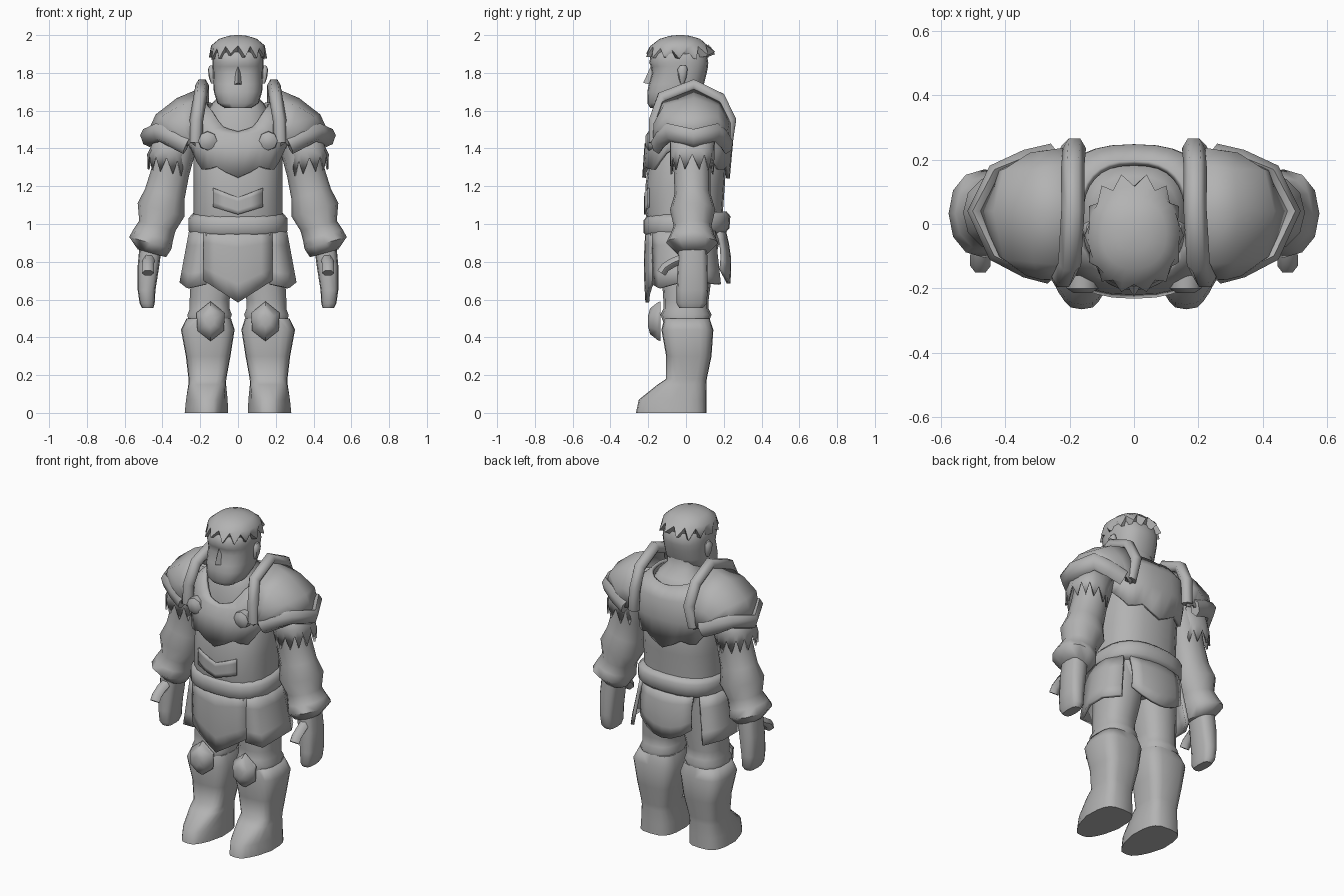
import bpy, bmesh, math
from mathutils import Vector

grey = bpy.data.materials.new("plain_grey")
grey.diffuse_color = (0.45, 0.45, 0.45, 1)
SIDES = ((1, "right"), (-1, "left"))


def finish(name, verts, faces, angle=50, thick=0):
    me = bpy.data.meshes.new(name)
    bm = bmesh.new()
    vs = [bm.verts.new(v) for v in verts]
    for f in faces:
        bm.faces.new([vs[i] for i in f])
    bmesh.ops.recalc_face_normals(bm, faces=bm.faces)
    bm.to_mesh(me)
    bm.free()
    me.materials.append(grey)
    ob = bpy.data.objects.new(name, me)
    bpy.context.collection.objects.link(ob)
    if thick:
        m = ob.modifiers.new("thickness", "SOLIDIFY")
        m.thickness, m.offset = thick, 0
    bpy.context.view_layer.objects.active = ob
    ob.select_set(True)
    bpy.ops.object.shade_smooth_by_angle(angle=math.radians(angle))
    ob.select_set(False)
    return ob


def skin(rows, closed=True, caps=True):
    """Faces joining equal-length rows of points."""
    n = len(rows[0])
    faces = [[r * n + i, r * n + (i + 1) % n, (r + 1) * n + (i + 1) % n, (r + 1) * n + i]
             for r in range(len(rows) - 1) for i in range(n if closed else n - 1)]
    if caps:
        faces += [list(range(n)), [(len(rows) - 1) * n + i for i in range(n)]]
    return [p for row in rows for p in row], faces


def loft(name, rings, n=14, e=2.5, s=1, tilt=0, edits=None, caps=True, angle=50, thick=0):
    """Rings are (z, centre x, half width, front y, back y); edits maps a ring to f(angle, i, point)."""
    rows = []
    for k, (z, cx, rx, y0, y1) in enumerate(rings):
        row = []
        for i in range(n):
            a = 2 * math.pi * i / n
            u, v = math.sin(a), -math.cos(a)
            px = rx * math.copysign(abs(u) ** (2 / e), u)
            py = (y0 + y1) / 2 + (y1 - y0) / 2 * math.copysign(abs(v) ** (2 / e), v)
            p = Vector((cx + px, py, z + tilt * px))
            if edits and k in edits:
                p = edits[k](a, i, p)
            row.append(Vector((s * p.x, p.y, p.z)))
        rows.append(row)
    return finish(name, *skin(rows, caps=caps), angle=angle, thick=thick)


def tube(name, path, r, s=1, n=6, flat=1.0, side=(1, 0, 0)):
    """Band along a path; flat squeezes the direction across 'side'."""
    path = [Vector(p) for p in path]
    rows = []
    for i, p in enumerate(path):
        t = (path[min(i + 1, len(path) - 1)] - path[max(i - 1, 0)]).normalized()
        a = Vector(side)
        a = (a - t * a.dot(t)).normalized()
        b = t.cross(a)
        rows.append([p + a * r * math.cos(2 * math.pi * j / n) + b * r * flat * math.sin(2 * math.pi * j / n)
                     for j in range(n)])
    rows = [[Vector((s * q.x, q.y, q.z)) for q in row] for row in rows]
    return finish(name, *skin(rows), angle=65)


def panel(name, top, bottom, s=1, thick=0.02, bulge=0.0, steps=4):
    rows = []
    for k in range(steps + 1):
        t = k / steps
        row = [Vector(a).lerp(Vector(b), t) for a, b in zip(top, bottom)]
        rows.append([Vector((s * p.x, p.y + bulge * math.sin(math.pi * t), p.z)) for p in row])
    return finish(name, *skin(rows, closed=False, caps=False), thick=thick)


def boss(name, cx, outline, layers, zc, s=1):
    """Domed plate facing forward; layers are (scale, y)."""
    rows = [[Vector((s * (cx + x * k), y, zc + z * k)) for x, z in outline] for k, y in layers]
    return finish(name, *skin(rows), angle=50)


def interp(table, t):
    for (a, u), (b, v) in zip(table, table[1:]):
        if t <= b:
            return u + (v - u) * (t - a) / (b - a)
    return table[-1][1]


def set_z(table):
    return lambda a, i, p: Vector((p.x, p.y, interp(table, min(a, 2 * math.pi - a))))


# Torso under the armour, and neck
loft("torso", [(0.8, 0, .2, -.13, .15), (0.95, 0, .235, -.19, .19), (1.06, 0, .235, -.215, .195),
               (1.2, 0, .235, -.215, .205), (1.35, 0, .235, -.195, .215), (1.46, 0, .2, -.15, .18),
               (1.58, 0, .12, -.1, .12)], n=20)
loft("neck", [(1.45, 0, .19, -.155, .2), (1.59, 0, .165, -.145, .185), (1.635, 0, .14, -.115, .15),
              (1.68, 0, .1, -.09, .095), (1.75, 0, .1, -.1, .09)], n=20)

# Breastplate with pointed lower edge and scooped neckline
hem = [(0, 1.245), (.4, 1.305), (.75, 1.28), (1.3, 1.4), (1.85, 1.4), (2.4, 1.28), (2.75, 1.305), (3.15, 1.24)]
neckline = [(0, 1.485), (.4, 1.51), (.9, 1.6), (1.5, 1.64), (2.3, 1.635), (3.15, 1.61)]
shoulder = [(0, 1.465), (.6, 1.49), (1.2, 1.56), (2, 1.56), (3.15, 1.54)]
loft("breastplate", [(1.3, 0, .245, -.222, .222), (1.42, 0, .255, -.21, .238), (1.5, 0, .245, -.185, .238),
                     (1.6, 0, .165, -.17, .19)], n=32, caps=False, thick=.02,
     edits={0: set_z(hem), 2: set_z(shoulder), 3: set_z(neckline)})
panel("belly_plate", [(-.13, -.198, 1.19), (-.065, -.214, 1.165), (0, -.217, 1.14), (.065, -.214, 1.165), (.13, -.198, 1.19)],
      [(-.13, -.198, 1.09), (-.065, -.214, 1.07), (0, -.218, 1.05), (.065, -.214, 1.07), (.13, -.198, 1.09)], thick=.01)

# Belt
loft("belt", [(.945, 0, .245, -.205, .21), (.965, 0, .262, -.225, .23), (1.03, 0, .262, -.225, .235),
              (1.055, 0, .24, -.205, .215)], n=24, angle=70,
     edits={k: (lambda a, i, p: p + Vector((0, 0, .05 * p.y))) for k in range(4)})

# Hanging cloths
cols = (-.18, -.12, -.06, 0, .06, .12, .18)
panel("front_apron", [(x, -.205 + 1.1 * x * x, .97) for x in cols],
      [(x, -.205 + 1.1 * x * x, .585 + .65 * abs(x)) for x in cols], bulge=-.008)
panel("back_apron", [(x * .95, .2 - 1.1 * x * x, .97) for x in cols],
      [(x * .95, .225 - 1.2 * x * x, .685 + 2.3 * x * x) for x in cols], bulge=.015)

hexagon = [(-.075, .045), (0, .105), (.075, .045), (.07, -.05), (0, -.105), (-.07, -.05)]
disc = [(.052 * math.cos(k * math.pi / 4), .052 * math.sin(k * math.pi / 4)) for k in range(8)]


def toe(a, i, p):
    """Narrow the front of the foot towards the inside."""
    t = max(0, min(1, (-.1 - p.y) / .15))
    return Vector((p.x + (.155 - p.x) * .4 * t, p.y, p.z))


for s, side in SIDES:
    boss(side + "_chest_stud", .16, disc, [(1, -.16), (.95, -.2), (.5, -.215)], 1.44, s)
    panel(side + "_hip_flap", [(.16, -.18, .96), (.225, -.13, .96), (.25, -.03, .96), (.25, .06, .96), (.2, .15, .96)],
          [(.17, -.17, .68), (.265, -.14, .66), (.3, -.03, .69), (.3, .08, .69), (.24, .18, .68)], s)

    # Leg, boot and knee guard
    loft(side + "_thigh", [(.95, .12, .12, -.13, .15), (.75, .13, .12, -.13, .14), (.6, .15, .108, -.12, .12),
                           (.55, .15, .108, -.12, .12), (.52, .15, .12, -.135, .135), (.48, .155, .11, -.12, .12)], s=s)
    loft(side + "_boot", [(.5, .155, .118, -.115, .125), (.44, .16, .142, -.13, .145), (.3, .158, .118, -.105, .135),
                          (.18, .162, .1, -.105, .11), (.15, .163, .1, -.15, .108), (.07, .165, .11, -.25, .108),
                          (0, .167, .115, -.265, .108)], s=s, e=3.3, n=20, angle=70, edits={4: toe, 5: toe, 6: toe})
    boss(side + "_knee_guard", .145, hexagon, [(1, -.135), (.95, -.15), (.65, -.19), (.3, -.2)], .485, s)

    # Arm with elbow flare and gauntlet cuff
    loft(side + "_arm", [(1.5, .3, .1, -.08, .15), (1.28, .357, .097, -.065, .13), (1.16, .387, .104, -.06, .13),
                         (1.075, .407, .124, -.085, .155), (.99, .427, .096, -.065, .135), (.94, .45, .105, -.085, .15),
                         (.9, .464, .112, -.105, .17), (.845, .456, .075, -.05, .115)], s=s, tilt=.28, n=12, e=2.15, angle=70)
    loft(side + "_hand", [(.9, .46, .06, -.04, .11), (.77, .475, .057, -.045, .115), (.65, .484, .047, -.05, .115),
                          (.58, .481, .04, -.05, .11), (.555, .478, .03, -.035, .09)], s=s, e=3, n=12)
    tube(side + "_thumb", [(.47, -.01, .82), (.476, -.07, .795), (.477, -.11, .77), (.477, -.13, .74)], .032, s, flat=.9)

    # Ragged sleeve under the shoulder plate
    loft(side + "_sleeve", [(1.47, .33, .1, -.08, .15), (1.38, .365, .096, -.08, .145), (1.32, .378, .098, -.08, .145)],
         n=24, s=s, tilt=.2, caps=False, thick=.01,
         edits={2: lambda a, i, p: p + Vector((0, 0, -.05 if i % 2 else .03))})

    # Shoulder plate: collar, dome and rim
    collar = [(.225, -.165, 1.43), (.22, -.165, 1.55), (.2, -.125, 1.67), (.19, .04, 1.735),
              (.19, .18, 1.665), (.185, .235, 1.55), (.205, .215, 1.42)]
    rim = [(.27, -.155, 1.415), (.34, -.135, 1.45), (.425, -.09, 1.485), (.485, .04, 1.455),
           (.425, .16, 1.485), (.34, .2, 1.45), (.26, .22, 1.415)]
    crown = [(.25, -.168, 1.43), (.29, -.165, 1.53), (.31, -.115, 1.62), (.32, .04, 1.66),
             (.31, .165, 1.62), (.28, .22, 1.53), (.24, .225, 1.42)]
    outer = [(.26, -.165, 1.42), (.33, -.155, 1.5), (.4, -.105, 1.565), (.43, .04, 1.575),
             (.4, .165, 1.565), (.32, .215, 1.5), (.25, .225, 1.42)]
    inner = [(x, y, z - .02) for x, y, z in collar]
    dome = [[Vector((s * x, y, z)) for x, y, z in row] for row in (inner, crown, outer, rim)]
    finish(side + "_shoulder_dome", *skin(dome, closed=False, caps=False), thick=.015)
    tube(side + "_shoulder_collar", collar, .036, s)
    tube(side + "_shoulder_rim", rim, .05, s, flat=.6, side=(.35, 0, 1))

    # Ear
    loft(side + "_ear", [(1.745, .135, .008, -.03, -.01), (1.775, .138, .016, -.04, .002),
                         (1.82, .142, .018, -.045, .008), (1.84, .14, .008, -.03, .0)], n=8, s=s)

# Head with bearded jaw, and nose
loft("head", [(1.615, 0, .07, -.19, -.07), (1.64, 0, .11, -.205, -.01), (1.7, 0, .128, -.205, .08),
              (1.74, 0, .13, -.197, .095), (1.8, 0, .132, -.18, .11), (1.835, 0, .135, -.187, .117),
              (1.855, 0, .135, -.195, .118), (1.9, 0, .135, -.185, .11), (1.95, 0, .1, -.13, .07)], n=20)
finish("nose", [(-.028, -.18, 1.735), (.028, -.18, 1.735), (0, -.18, 1.85), (0, -.226, 1.748)],
       [(0, 1, 3), (1, 2, 3), (2, 0, 3), (0, 2, 1)])


# Cropped hair with a spiky fringe that rises over the brow
def spike(a, i, p):
    k = 1.09 if i % 2 else .93
    if i % 2 and p.y > 0:
        k = 1.17
    lift = .025 * max(0, math.cos(a)) ** 2 + .03 * max(0, -math.cos(a))
    drop = -.035 - .012 * math.sin(i * 2.3) if i % 2 else .015
    return Vector((p.x * min(k, 1.03), -.035 + (p.y + .035) * k, p.z + lift + drop))


loft("hair", [(1.88, 0, .13, -.16, .1), (1.905, 0, .15, -.2, .13), (1.945, 0, .142, -.185, .115),
              (1.98, 0, .1, -.14, .075), (1.996, 0, .05, -.085, .02), (2.0, 0, .015, -.045, -.015)],
     n=28, e=2.2, edits={1: spike})
